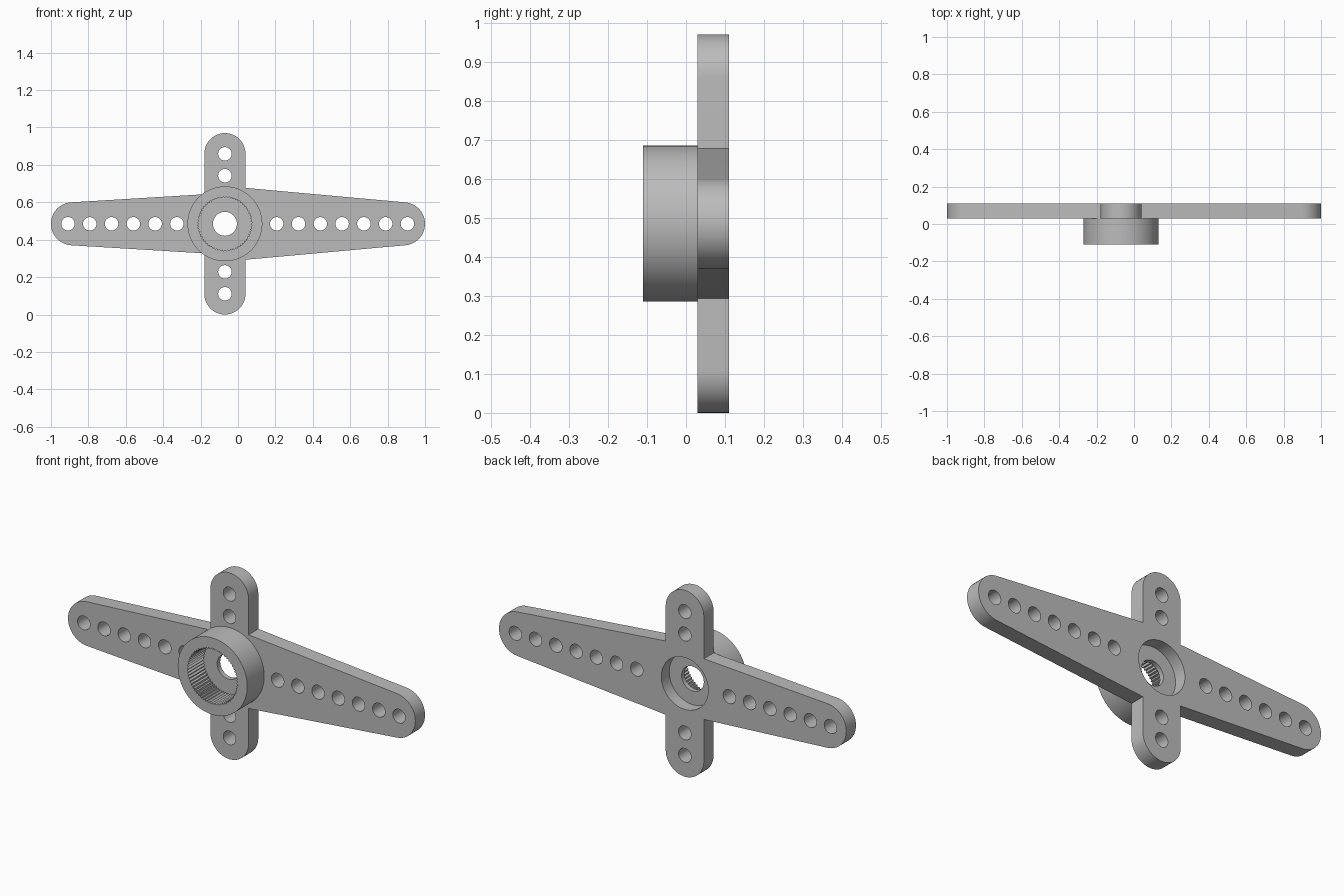
import bpy, bmesh
from math import sin, cos, pi, radians
from mathutils import Matrix

if "Cube" in bpy.data.objects:
    bpy.data.objects.remove(bpy.data.objects["Cube"])

CX, CZ = -0.07, 0.485      # hub axis
HOLE_R, STEP = 0.036, 0.1165

plastic = bpy.data.materials.new("grey plastic")
plastic.use_nodes = True
grey = (0.5, 0.5, 0.5, 1)
plastic.diffuse_color = grey
plastic.node_tree.nodes["Principled BSDF"].inputs["Base Color"].default_value = grey


def arc(x, z, r, start, end, n=24):
    angles = [radians(start + (end - start) * i / n) for i in range(n + 1)]
    return [(x + r * cos(a), z + r * sin(a)) for a in angles]


def circle(x, z, r, n=32):
    return arc(x, z, r, 0, 360, n)[:-1]


def extrude_profile(name, loops, y_front, y_back):
    """Solid from an outer loop and its holes, extruded along y."""
    curve = bpy.data.curves.new(name + "_profile", "CURVE")
    curve.dimensions = "2D"
    curve.fill_mode = "BOTH"
    curve.extrude = (y_back - y_front) / 2
    for loop in loops:
        spline = curve.splines.new("POLY")
        spline.points.add(len(loop) - 1)
        for point, (x, z) in zip(spline.points, loop):
            point.co = (x, z, 0, 1)
        spline.use_cyclic_u = True
    helper = bpy.data.objects.new(name + "_profile", curve)
    bpy.context.scene.collection.objects.link(helper)
    graph = bpy.context.evaluated_depsgraph_get()
    mesh = bpy.data.meshes.new_from_object(helper.evaluated_get(graph))
    bpy.data.objects.remove(helper)

    # Stand the profile upright and weld the caps to the walls
    mesh.transform(Matrix.Translation((0, (y_front + y_back) / 2, 0)) @ Matrix.Rotation(pi / 2, 4, "X"))
    bm = bmesh.new()
    bm.from_mesh(mesh)
    bmesh.ops.remove_doubles(bm, verts=bm.verts, dist=1e-5)
    bmesh.ops.recalc_face_normals(bm, faces=bm.faces)
    bm.to_mesh(mesh)
    bm.free()

    mesh.materials.clear()
    mesh.materials.append(plastic)
    obj = bpy.data.objects.new(name, mesh)
    bpy.context.scene.collection.objects.link(obj)
    bpy.ops.object.select_all(action="DESELECT")
    obj.select_set(True)
    bpy.context.view_layer.objects.active = obj
    bpy.ops.object.shade_smooth_by_angle(angle=radians(25))
    return obj


# Cross-shaped plate: four round-ended arms, the long ones tapered
ARM, TIP = 0.11, 0.115
right_root, left_root = 0.192, 0.158
outline = (
    [(CX + ARM, CZ - right_root)]
    + arc(1 - TIP, CZ, TIP, -85, 85)
    + [(CX + ARM, CZ + right_root)]
    + arc(CX, 0.97 - ARM, ARM, 0, 180)
    + [(CX - ARM, CZ + left_root)]
    + arc(-1 + TIP, CZ, TIP, 93, 267)
    + [(CX - ARM, CZ - left_root)]
    + arc(CX, ARM, ARM, 180, 360)
)
holes = [circle(-0.909 + STEP * i, CZ, HOLE_R) for i in range(6)]
holes += [circle(0.906 - STEP * i, CZ, HOLE_R) for i in range(7)]
holes += [circle(CX, CZ + side * d, HOLE_R) for side in (-1, 1) for d in (0.257, 0.374)]
screw_recess = circle(CX, CZ, 0.135, 64)
extrude_profile("arm_plate", [outline, screw_recess] + holes, 0.03, 0.11)

# Hub collar with a finely toothed socket
TEETH = 60
socket = []
for i in range(TEETH * 2):
    r = 0.146 if i % 2 else 0.138
    a = pi * i / TEETH
    socket.append((CX + r * cos(a), CZ + r * sin(a)))
extrude_profile("hub_collar", [circle(CX, CZ, 0.2, 96), socket], -0.11, 0.03)

# Thin web with the screw hole, closing the socket
extrude_profile("hub_web", [circle(CX, CZ, 0.146, 64), circle(CX, CZ, 0.064, 48)], 0.02, 0.045)
